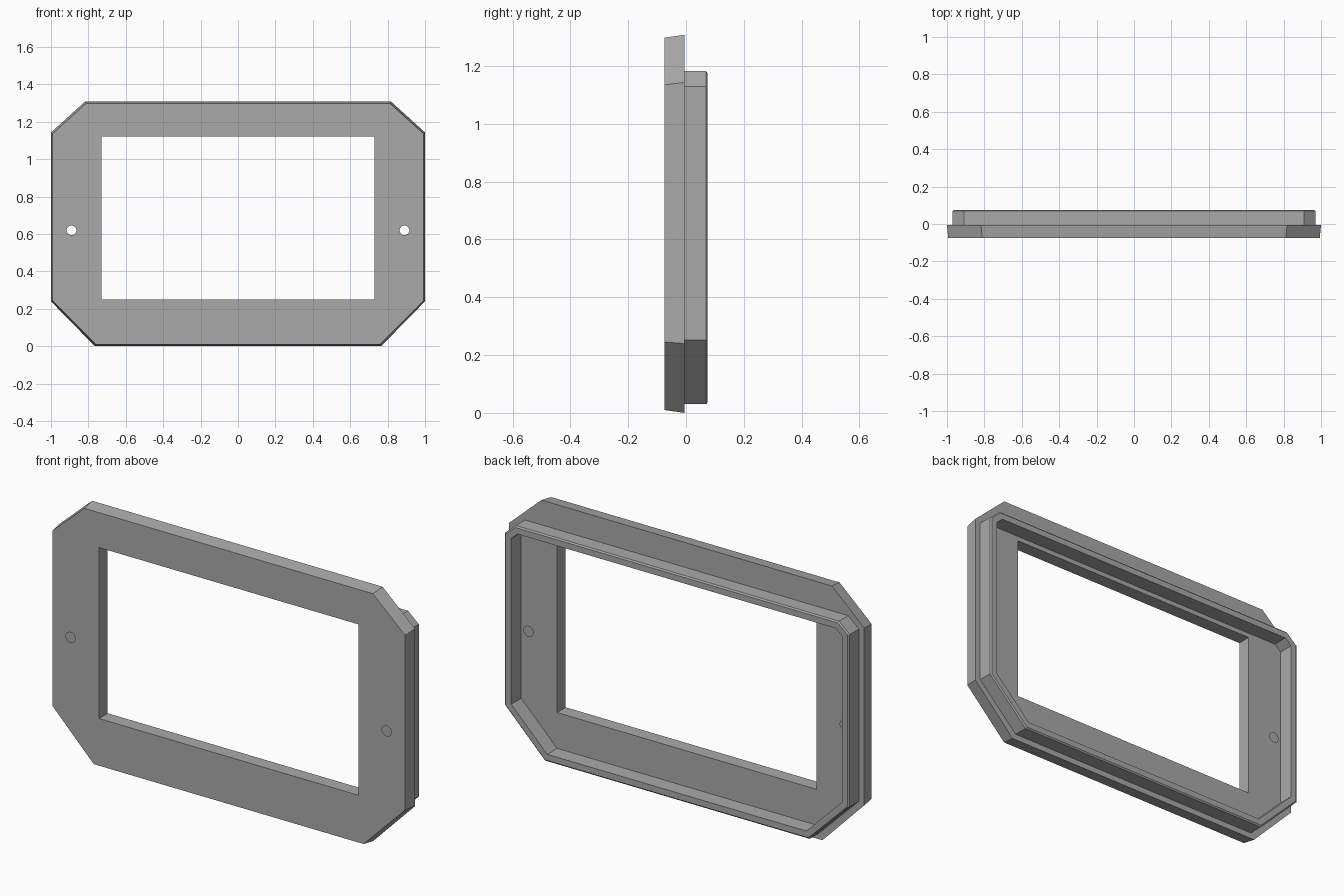
import bpy, bmesh, math
from mathutils import Vector

if "Cube" in bpy.data.objects:
    bpy.data.objects.remove(bpy.data.objects["Cube"])

grey = bpy.data.materials.new("mid grey")
grey.diffuse_color = (0.4, 0.4, 0.4, 1)
grey.use_nodes = True
grey.node_tree.nodes["Principled BSDF"].inputs["Base Color"].default_value = grey.diffuse_color


def octagon(x, z0, z1, top_x, top_z, low_x, low_z):
    """Frame outline with clipped corners, mirrored about x = 0."""
    half = [(low_x, z0), (x, low_z), (x, top_z), (top_x, z1)]
    return half + [(-px, pz) for px, pz in reversed(half)]


def inset(points, d):
    """Move every edge of a counter-clockwise outline inwards by d."""
    result = []
    for i, p in enumerate(points):
        p = Vector(p)
        a = (p - Vector(points[i - 1])).normalized()
        b = (Vector(points[(i + 1) % len(points)]) - p).normalized()
        na, nb = Vector((-a.y, a.x)), Vector((-b.y, b.x))
        result.append(tuple(p + (na + nb) * d / (1 + na.dot(nb))))
    return result


def loft(name, sections, caps):
    """Skin a list of (y, outline) sections."""
    bm = bmesh.new()
    rings = [[bm.verts.new((x, y, z)) for x, z in pts] for y, pts in sections]
    n = len(rings[0])
    for r, s in zip(rings, rings[1:]):
        for i in range(n):
            j = (i + 1) % n
            bm.faces.new((r[i], s[i], s[j], r[j])[::-1])
    if caps:
        bm.faces.new(rings[0])
        bm.faces.new(rings[-1][::-1])
    mesh = bpy.data.meshes.new(name)
    bm.to_mesh(mesh)
    bm.free()
    mesh.materials.append(grey)
    ob = bpy.data.objects.new(name, mesh)
    bpy.context.collection.objects.link(ob)
    return ob


def cut(target, name, outline):
    """Cut an outline straight through the target along y."""
    cutter = loft(name, [(-0.2, outline), (0.2, outline)], True)
    cutter.hide_render = True
    cutter.hide_set(True)
    mod = target.modifiers.new(name, 'BOOLEAN')
    mod.operation = 'DIFFERENCE'
    mod.solver = 'EXACT'
    mod.object = cutter


# Front plate, slightly tapered towards the front
plate = loft("front_plate", [
    (-0.075, octagon(0.993, 0.01, 1.298, 0.812, 1.135, 0.76, 0.245)),
    (-0.005, octagon(1.0, 0.0, 1.308, 0.818, 1.143, 0.765, 0.24))], True)

# Window and the two screw holes
cut(plate, "window_cutter",
    [(-0.73, 0.25), (0.73, 0.25), (0.73, 1.12), (-0.73, 1.12)])
for side, label in ((-1, "left"), (1, "right")):
    hole = [(side * 0.89 + 0.026 * math.cos(a), 0.62 + 0.026 * math.sin(a))
            for a in (math.tau * k / 24 for k in range(24))]
    cut(plate, label + "_screw_hole_cutter", hole)

# Rear rim: outer wall, small bevel, flat lip, inner wall
rim = octagon(0.97, 0.03, 1.182, 0.91, 1.13, 0.745, 0.253)
loft("rear_rim", [
    (-0.005, rim),
    (0.069, rim),
    (0.075, inset(rim, 0.007)),
    (0.075, inset(rim, 0.038)),
    (-0.005, inset(rim, 0.038))], False)

# Shade the round hole walls smoothly, keep all other edges sharp
bpy.context.view_layer.objects.active = plate
plate.select_set(True)
bpy.ops.object.shade_smooth_by_angle(angle=math.radians(30))
